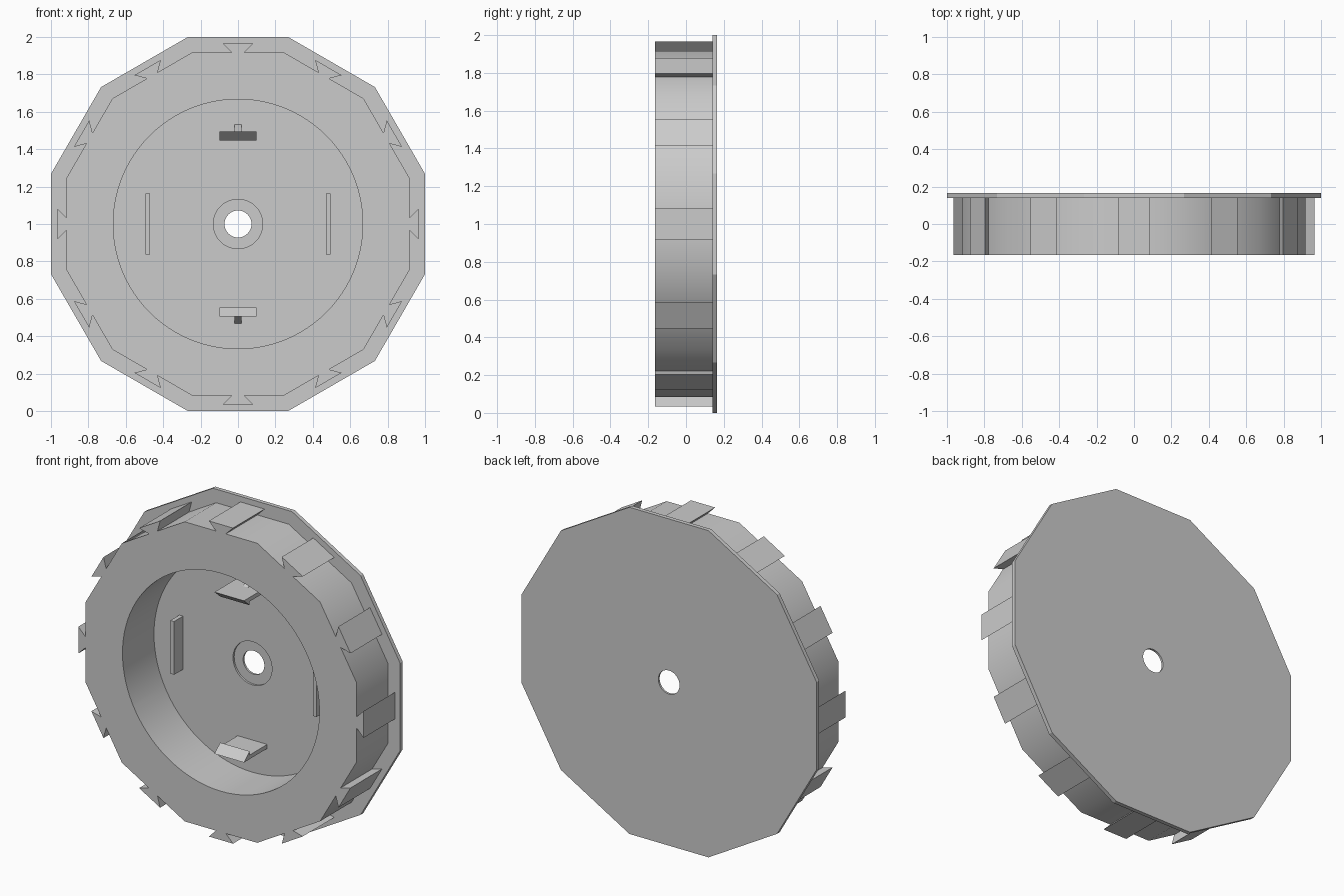
import bpy
import bmesh
from math import sin, cos, tan, pi, radians
from mathutils import Matrix, Vector

cube = bpy.data.objects.get("Cube")
if cube:
    bpy.data.objects.remove(cube)

grey = bpy.data.materials.new("plain grey")
grey.use_nodes = True
grey.diffuse_color = (0.6, 0.6, 0.6, 1)
grey.node_tree.nodes["Principled BSDF"].inputs["Base Color"].default_value = (0.6, 0.6, 0.6, 1)

SIDES = 12
CENTRE = Vector((0, 0, 1))
FRONT, FLOOR, BACK = -0.165, 0.14, 0.165


def extrude(name, points, direction):
    """Solid made by sweeping a flat outline along a direction."""
    bm = bmesh.new()
    face = bm.faces.new([bm.verts.new(p) for p in points])
    swept = bmesh.ops.extrude_face_region(bm, geom=[face])["geom"]
    bmesh.ops.translate(bm, vec=direction, verts=[v for v in swept if isinstance(v, bmesh.types.BMVert)])
    bmesh.ops.recalc_face_normals(bm, faces=bm.faces)
    mesh = bpy.data.meshes.new(name)
    bm.to_mesh(mesh)
    bm.free()
    mesh.materials.append(grey)
    ob = bpy.data.objects.new(name, mesh)
    bpy.context.collection.objects.link(ob)
    return ob


def disc(name, outline, y0, y1):
    """Outline in x, z about the hub, given depth along y."""
    return extrude(name, [CENTRE + Vector((x, y0, z)) for x, z in outline], (0, y1 - y0, 0))


def circle(radius, count=96):
    return [(radius * sin(2 * pi * i / count), radius * cos(2 * pi * i / count)) for i in range(count)]


def cut(ob, radius, y0, y1):
    cutter = disc("cutter", circle(radius), y0, y1)
    mod = ob.modifiers.new("hole", "BOOLEAN")
    mod.operation, mod.solver, mod.object = "DIFFERENCE", "EXACT", cutter
    bpy.context.view_layer.objects.active = ob
    bpy.ops.object.modifier_apply(modifier=mod.name)
    bpy.data.objects.remove(cutter)


def smooth(ob, angle):
    bpy.ops.object.select_all(action="DESELECT")
    ob.select_set(True)
    bpy.context.view_layer.objects.active = ob
    bpy.ops.object.shade_smooth_by_angle(angle=radians(angle))


# Outline of one side, repeated around the hub
def ring(side):
    points = []
    for i in range(SIDES):
        turn = Matrix.Rotation(-2 * pi * i / SIDES, 2)
        points += [tuple(turn @ Vector(p)) for p in side]
    return points


half = tan(pi / SIDES)

# Back plate with a through hole and a shallow washer recess
plate = disc("back_plate", ring([(half, 1)]), FLOOR, BACK)
cut(plate, 0.072, FLOOR - 0.1, BACK + 0.1)
cut(plate, 0.132, FLOOR - 0.1, FLOOR + 0.012)
smooth(plate, 20)

# Thick rim with a dovetail key on every side
body = 0.917
key = [(-0.033, body), (-0.082, 0.966), (0.082, 0.966), (0.033, body)]
rim = disc("dovetail_rim", ring(key + [(body * half, body)]), FRONT, FLOOR)
cut(rim, 0.667, FRONT - 0.1, FLOOR + 0.1)
smooth(rim, 31)

# Side guide walls
for name, sign in (("left", 1), ("right", -1)):
    wall = [(sign * x, z) for x, z in ((0.47, -0.163), (0.495, -0.163), (0.495, 0.163), (0.47, 0.163))]
    disc(name + "_guide_wall", wall, FLOOR - 0.087, FLOOR)

# Hooked clips with a small gusset, profiles in y and distance from the hub
hook = [(FLOOR, 0.495), (FLOOR, 0.47), (-0.03, 0.47), (-0.03, 0.447), (-0.085, 0.495)]
gusset = [(FLOOR, 0.495), (FLOOR, 0.532), (FLOOR - 0.07, 0.495)]
for name, sign in (("top", 1), ("bottom", -1)):
    for part, profile, w in (("clip", hook, 0.1), ("clip_gusset", gusset, 0.018)):
        extrude(f"{name}_{part}", [(-w, y, 1 + sign * r) for y, r in profile], (2 * w, 0, 0))
